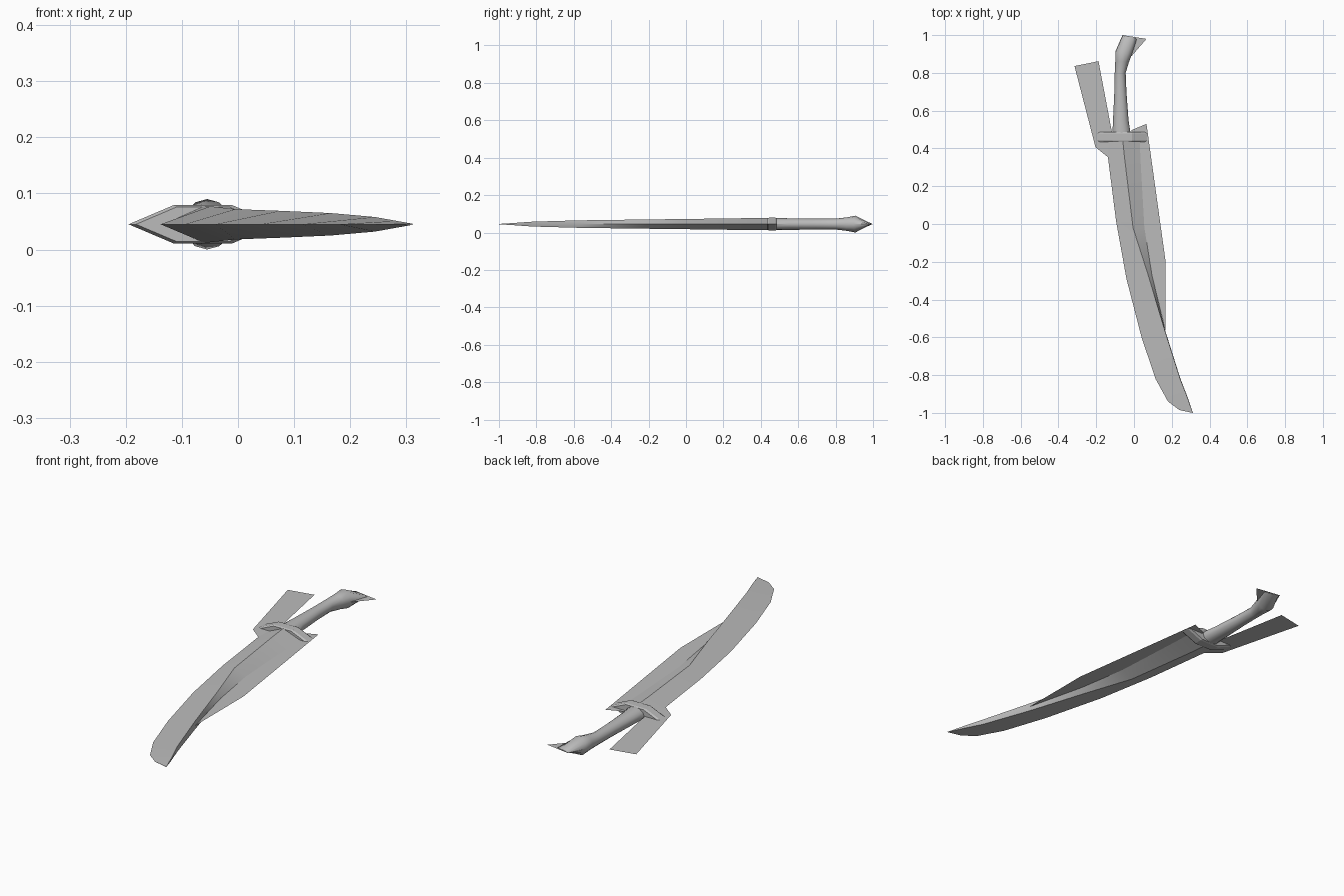
import bpy, bmesh, math

cube = bpy.data.objects.get("Cube")
if cube:
    bpy.data.objects.remove(cube)

Z = 0.045  # height of the mid plane

steel = bpy.data.materials.new("grey_steel")
steel.use_nodes = True
GREY = (0.5, 0.5, 0.5, 1)
steel.diffuse_color = GREY
steel.node_tree.nodes["Principled BSDF"].inputs["Base Color"].default_value = GREY


def finish(name, bm, angle=None):
    bmesh.ops.recalc_face_normals(bm, faces=bm.faces)
    me = bpy.data.meshes.new(name)
    bm.to_mesh(me)
    bm.free()
    me.materials.append(steel)
    ob = bpy.data.objects.new(name, me)
    bpy.context.collection.objects.link(ob)
    if angle:
        bpy.ops.object.select_all(action='DESELECT')
        ob.select_set(True)
        bpy.context.view_layer.objects.active = ob
        bpy.ops.object.shade_smooth_by_angle(angle=math.radians(angle))
    return ob


def loft(name, rings, angle=None):
    """Skin a row of equal rings and cap both ends."""
    bm = bmesh.new()
    loops = [[bm.verts.new(p) for p in ring] for ring in rings]
    n = len(loops[0])
    for a, b in zip(loops, loops[1:]):
        for i in range(n):
            j = (i + 1) % n
            bm.faces.new((a[i], a[j], b[j], b[i]))
    bm.faces.new(loops[0])
    bm.faces.new(loops[-1])
    return finish(name, bm, angle)


def sheet(name, outline):
    """Single flat sheet lying on the mid plane."""
    bm = bmesh.new()
    bm.faces.new([bm.verts.new((x, y, Z)) for x, y in outline])
    ob = finish(name, bm)
    if ob.data.polygons[0].normal.z < 0:
        ob.data.flip_normals()
    return ob


# Blade: cutting edge, ridge, spine, half thickness at each station
blade_stations = [
    ((-.135, .45), (-.06, .45), (.03, .45), .033),
    ((-.138, .354), (-.05, .35), (.035, .33), .032),
    ((-.095, .016), (-.005, -.02), (.055, -.02), .027),
    ((-.04, -.29), (.075, -.27), (.095, -.27), .024),
    ((.04, -.6), (.165, -.57), (.167, -.57), .020),
    ((.114, -.82), (.244, -.82), (.246, -.82), .013),
    ((.18, -.94), (.283, -.92), (.285, -.92), .006),
    ((.24, -.985), (.311, -1.0), (.312, -1.0), .001),
]
loft("blade", [[(*e, Z), (*r, Z + h), (*s, Z), (*r, Z - h)]
               for e, r, s, h in blade_stations], 35)

# Thin sheets beside the blade and the grip
sheet("blade_side_sheet", [(-.013, .497), (.066, .53), (.167, -.196),
                           (.167, -.568), (.095, -.27), (.03, .1)])
sheet("grip_side_sheet", [(-.315, .836), (-.188, .862), (-.11, .45),
                          (-.138, .354), (-.204, .407)])

# Guard: pointed hexagon with bevelled front and back
guard_profile = [(-.195, 0), (-.115, .034), (-.01, .034),
                 (.07, 0), (-.01, -.034), (-.115, -.034)]
loft("guard", [[(-.0625 + (x + .0625) * s, y, Z + z * s) for x, z in guard_profile]
               for y, s in ((.434, .9), (.443, 1), (.478, 1), (.487, .9))])

# Grip: centre x, y, half width, half height, slant; ends in a flat wedge
grip_stations = [
    (-.065, .46, .050, .033, 0),
    (-.070, .55, .041, .031, 0),
    (-.072, .70, .032, .029, 0),
    (-.073, .80, .029, .029, 0),
    (-.063, .86, .036, .036, -.1),
    (-.055, .905, .043, .045, -.2),
    (-.022, .989, .037, .002, -.25),
]
angles = [math.tau * i / 12 for i in range(12)]
loft("grip", [[(cx + rx * math.cos(a), y + k * rx * math.cos(a), Z + rz * math.sin(a))
               for a in angles] for cx, y, rx, rz, k in grip_stations], 40)

# Pommel: thin beak at the end of the grip
sheet("pommel_beak", [(-.098, .915), (-.061, 1.0), (.066, .98), (-.012, .89)])
